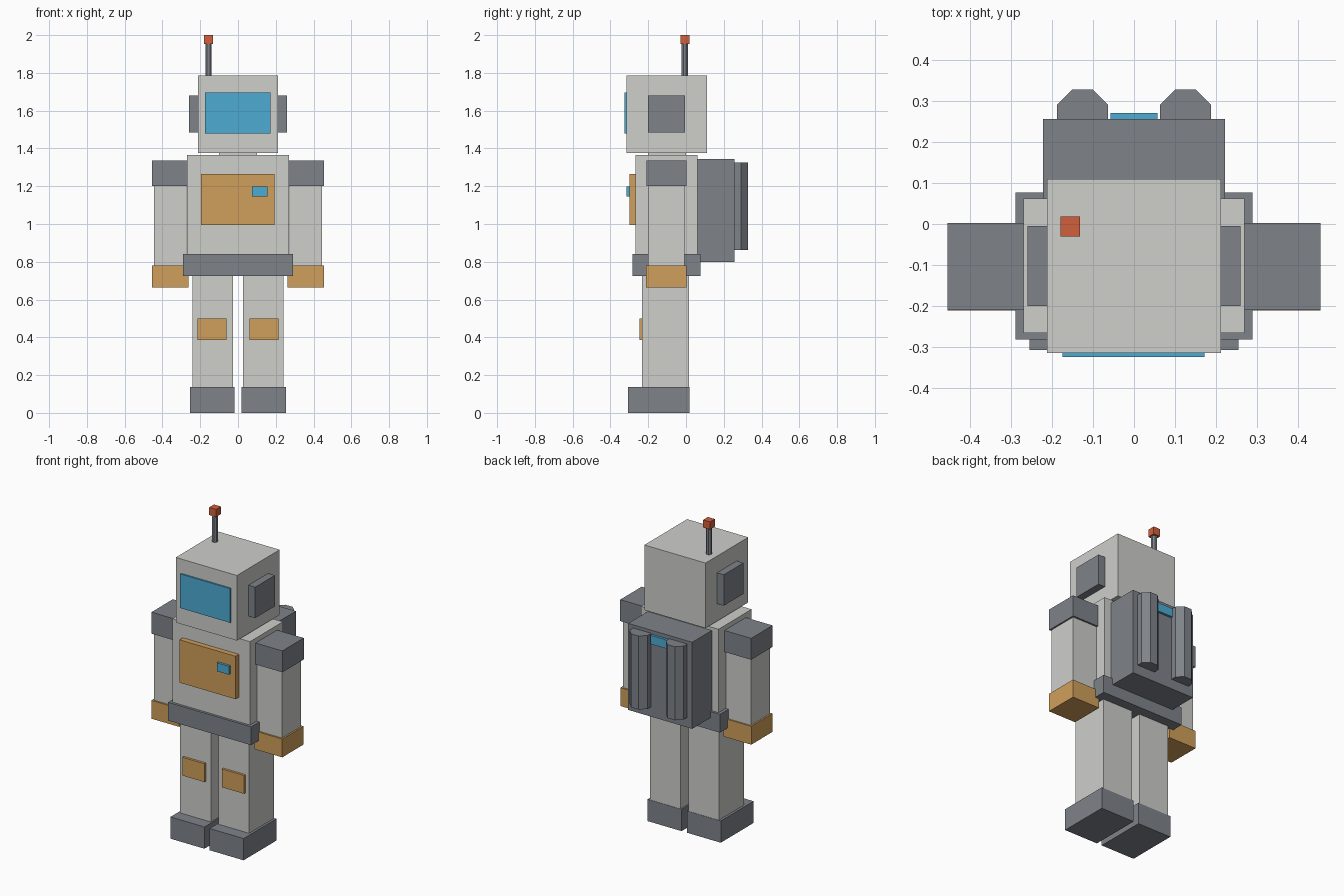
import bpy
import bmesh
from mathutils import Matrix, Vector

cube = bpy.data.objects.get("Cube")
if cube:
    bpy.data.objects.remove(cube, do_unlink=True)


def material(name, r, g, b):
    mat = bpy.data.materials.new(name)
    mat.use_nodes = True
    mat.diffuse_color = (r, g, b, 1)
    mat.node_tree.nodes["Principled BSDF"].inputs["Base Color"].default_value = (r, g, b, 1)
    return mat


LIGHT = material("light grey", 0.62, 0.62, 0.60)
DARK = material("dark grey", 0.21, 0.23, 0.255)
ORANGE = material("orange", 0.63, 0.345, 0.105)
BLUE = material("screen blue", 0.075, 0.41, 0.65)
RED = material("signal red", 0.63, 0.115, 0.045)


def finish(name, bm, mat):
    mesh = bpy.data.meshes.new(name)
    bm.to_mesh(mesh)
    bm.free()
    mesh.materials.append(mat)
    obj = bpy.data.objects.new(name, mesh)
    bpy.context.collection.objects.link(obj)


def box(name, mat, x, y, z):
    """Box spanning the given (low, high) range on each axis."""
    low, high = (Vector(p) for p in zip(x, y, z))
    bm = bmesh.new()
    place = Matrix.Translation((low + high) / 2) @ Matrix.Diagonal((*(high - low), 1))
    bmesh.ops.create_cube(bm, size=1, matrix=place)
    finish(name, bm, mat)


def octagon_post(name, mat, x, y, z, apothem):
    """Upright eight-sided post with flat sides facing the axes."""
    bm = bmesh.new()
    place = Matrix.Translation((x, y, sum(z) / 2)) @ Matrix.Rotation(0.3927, 4, "Z")
    radius = apothem / 0.9239
    bmesh.ops.create_cone(bm, cap_ends=True, segments=8, radius1=radius,
                          radius2=radius, depth=z[1] - z[0], matrix=place)
    finish(name, bm, mat)


def pair(name, mat, x, y, z):
    """The same box on the left and mirrored to the right."""
    box("left_" + name, mat, x, y, z)
    box("right_" + name, mat, (-x[1], -x[0]), y, z)


# Head with visor, ears and antenna
box("head", LIGHT, (-0.213, 0.213), (-0.315, 0.11), (1.375, 1.785))
box("visor", BLUE, (-0.175, 0.173), (-0.325, -0.31), (1.48, 1.695))
pair("ear", DARK, (0.205, 0.26), (-0.20, -0.005), (1.485, 1.68))
octagon_post("antenna_rod", DARK, -0.156, -0.007, (1.78, 1.96), 0.017)
box("antenna_tip", RED, (-0.18, -0.132), (-0.03, 0.018), (1.952, 2.0))
box("neck", LIGHT, (-0.1, 0.1), (-0.2, 0.0), (1.35, 1.39))

# Torso with chest panel and belt
box("torso", LIGHT, (-0.27, 0.27), (-0.267, 0.062), (0.76, 1.365))
box("chest_panel", ORANGE, (-0.197, 0.193), (-0.30, -0.26), (0.995, 1.265))
box("chest_button", BLUE, (0.073, 0.157), (-0.315, -0.295), (1.145, 1.198))
box("belt", DARK, (-0.29, 0.29), (-0.283, 0.077), (0.725, 0.84))

# Arms
pair("shoulder", DARK, (0.265, 0.456), (-0.21, 0.003), (1.20, 1.335))
pair("arm", LIGHT, (0.272, 0.446), (-0.20, -0.008), (0.77, 1.21))
pair("hand", ORANGE, (0.262, 0.456), (-0.211, 0.002), (0.665, 0.78))

# Legs
pair("leg", LIGHT, (0.027, 0.24), (-0.232, 0.016), (0.1, 0.74))
pair("knee_pad", ORANGE, (0.06, 0.215), (-0.247, -0.225), (0.385, 0.5))
pair("foot", DARK, (0.018, 0.255), (-0.308, 0.018), (0, 0.137))

# Backpack with two tanks and a light between them
box("backpack", DARK, (-0.223, 0.223), (0.06, 0.257), (0.80, 1.345))
for side, sign in (("left", 1), ("right", -1)):
    octagon_post(side + "_tank", DARK, sign * 0.126, 0.266, (0.862, 1.325), 0.0625)
box("backpack_light", BLUE, (-0.058, 0.058), (0.25, 0.272), (1.265, 1.32))
